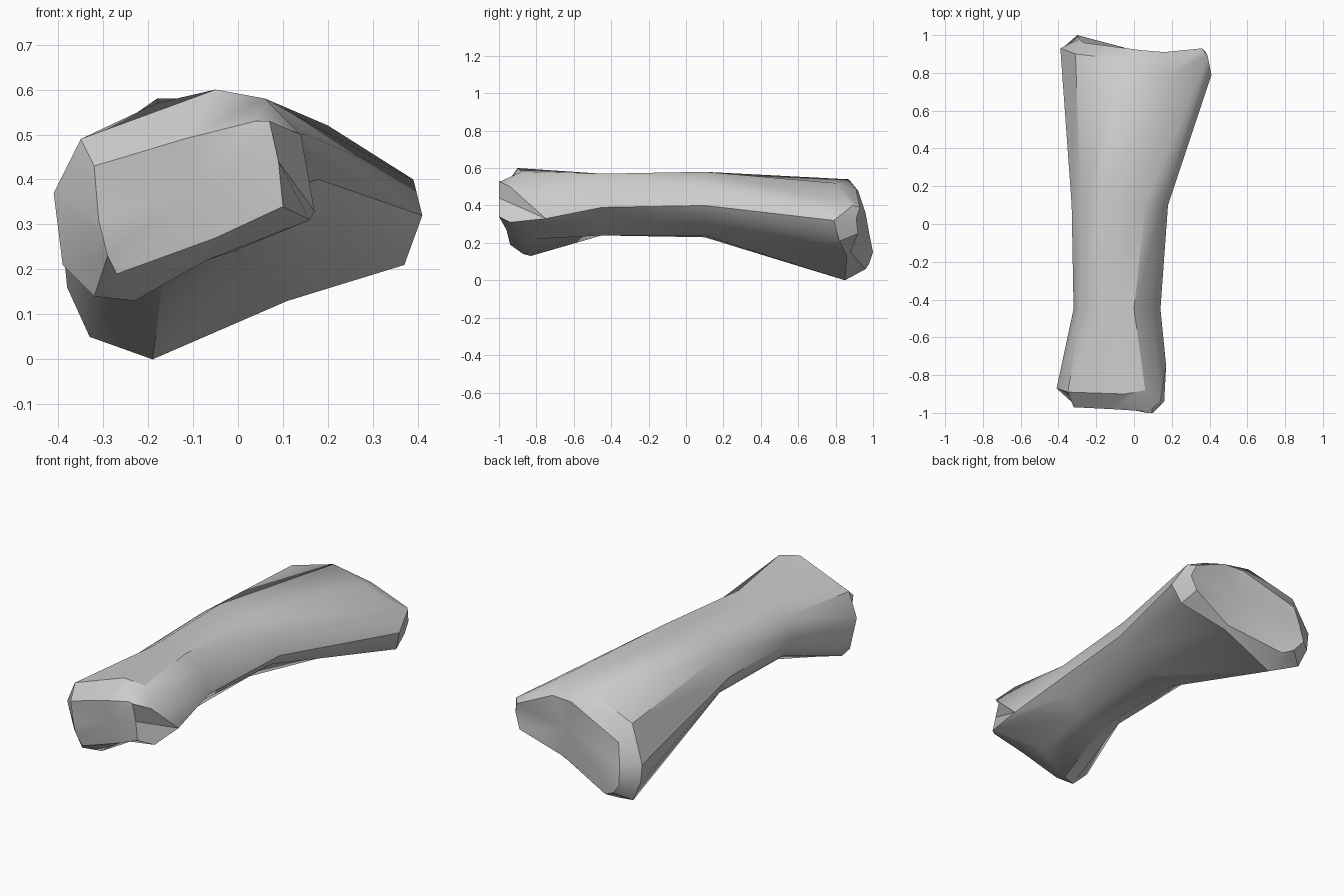
import bpy
import bmesh
from mathutils import Vector

default_cube = bpy.data.objects.get("Cube")
if default_cube:
    bpy.data.objects.remove(default_cube, do_unlink=True)

# Profiles are in hundredths of a unit, running clockwise from the top.
HUNDREDTH = 0.01


def flat_profile(y, outline):
    """Cross-section of the shaft lying in one plane."""
    return [(x, y, z) for x, z in outline]


# Narrow front knuckle: blunt end face and its flared rim
front_face = [(-12, -98, 49), (4, -99, 53), (7, -100, 53), (9, -100, 44), (10, -100, 34),
              (-5, -96, 27), (-27, -94, 19), (-29, -95, 23), (-30, -96, 27),
              (-31, -96, 31), (-32, -97, 43)]
front_rim = [(-5, -90, 60), (6, -88, 58), (14, -94, 50), (17, -75, 33), (16, -94, 31),
             (-7, -82, 22), (-23, -83, 13), (-32, -87, 14), (-39, -84, 21),
             (-41, -87, 37), (-35, -89, 49)]

# Slim shaft between the two knuckles
shaft_front = flat_profile(-45, [(-18, 57), (0, 57), (10, 50), (14, 39), (8, 33),
                                 (-1, 24), (-17, 24), (-27, 29), (-30, 34),
                                 (-32, 39), (-28, 50)])
shaft_back = flat_profile(10, [(-18, 58), (6, 58), (15, 50), (18, 40), (13, 34),
                               (0, 24), (-16, 23), (-27, 30), (-30, 35),
                               (-33, 40), (-28, 51)])

# Broad rear knuckle, slanting down toward one side
rear_rim = [(-4, 87, 54), (20, 80, 52), (39, 89, 40), (41, 79, 32), (37, 82, 21),
            (11, 86, 13), (-19, 85, 0), (-33, 92, 5), (-38, 93, 16),
            (-39, 93, 26), (-31, 90, 45)]
rear_face = [(4, 92, 48), (16, 91, 48), (36, 93, 39), (38, 91, 33), (35, 92, 25),
             (11, 88, 15), (-19, 96, 6), (-25, 98, 9), (-30, 100, 15),
             (-29, 98, 25), (-27, 96, 36)]


def loft(bm, profiles):
    """Skin the profiles in order and fan both ends around a middle point."""
    rings = [[bm.verts.new(Vector(point) * HUNDREDTH) for point in profile]
             for profile in profiles]
    for ring, following in zip(rings, rings[1:]):
        for i in range(len(ring)):
            j = (i + 1) % len(ring)
            bm.faces.new((ring[i], ring[j], following[j], following[i]))
    for ring in (rings[0], rings[-1]):
        middle = bm.verts.new((ring[0].co + ring[len(ring) // 2].co) / 2)
        for i in range(len(ring)):
            bm.faces.new((ring[i - 1], ring[i], middle))
    bmesh.ops.recalc_face_normals(bm, faces=bm.faces)


def make_material(name, colour):
    material = bpy.data.materials.new(name)
    material.use_nodes = True
    material.diffuse_color = colour
    material.node_tree.nodes["Principled BSDF"].inputs["Base Color"].default_value = colour
    return material


# Whole bone as one continuous skin
mesh = bpy.data.meshes.new("bone")
bm = bmesh.new()
loft(bm, [front_face, front_rim, shaft_front, shaft_back, rear_rim, rear_face])
bm.to_mesh(mesh)
bm.free()
mesh.materials.append(make_material("plain grey", (0.6, 0.6, 0.6, 1.0)))

bone = bpy.data.objects.new("bone", mesh)
bpy.context.collection.objects.link(bone)
bpy.context.view_layer.objects.active = bone
bone.select_set(True)
bpy.ops.object.shade_smooth_by_angle(angle=0.62)
